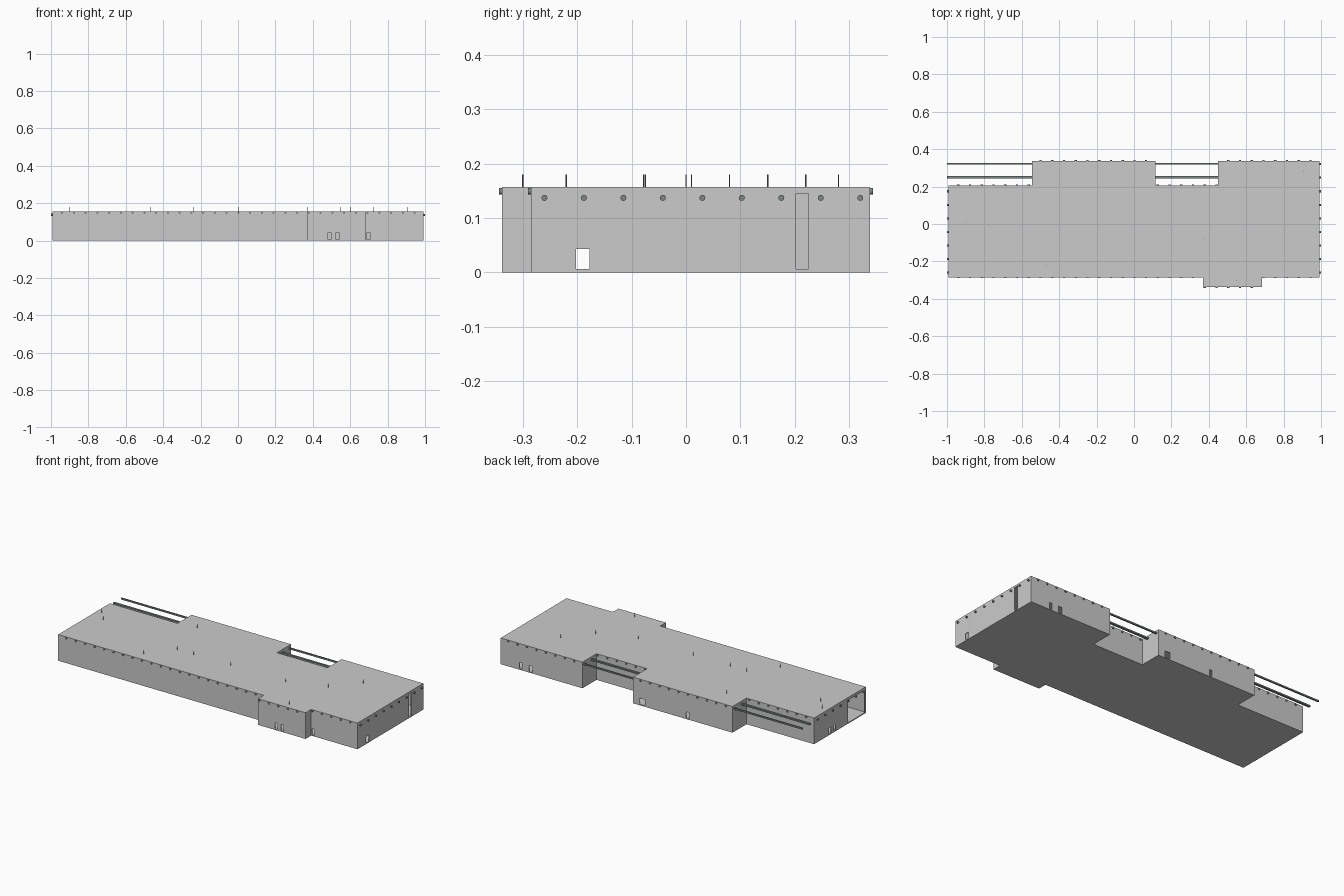
import bpy, bmesh, math
from mathutils import Matrix, Vector

if "Cube" in bpy.data.objects:
    bpy.data.objects.remove(bpy.data.objects["Cube"])

H, BASE, T = 0.157, 0.006, 0.004
XL, XR, YF, YB, YN = -0.993, 0.992, -0.285, 0.338, 0.205
LAMP_OUT = 0.006

# footprint, counter-clockwise: front porch, right wing, notch, middle wing, notch
PLAN = [(XL, YF), (0.37, YF), (0.37, -0.338), (0.685, -0.338), (0.685, YF), (XR, YF),
        (XR, YB), (0.45, YB), (0.45, YN), (0.115, YN), (0.115, YB), (-0.545, YB),
        (-0.545, YN), (XL, YN)]

metal = bpy.data.materials.new("dark_metal")
metal.diffuse_color = (0.2, 0.24, 0.24, 1)
metal.use_nodes = True
metal.node_tree.nodes["Principled BSDF"].inputs["Base Color"].default_value = metal.diffuse_color


def finish(name, bm, mat=None):
    bmesh.ops.recalc_face_normals(bm, faces=bm.faces)
    me = bpy.data.meshes.new(name)
    bm.to_mesh(me)
    bm.free()
    ob = bpy.data.objects.new(name, me)
    bpy.context.collection.objects.link(ob)
    if mat:
        me.materials.append(mat)
    return ob


def prism(name, pts, z0, z1):
    bm = bmesh.new()
    f = bm.faces.new([bm.verts.new((x, y, z0)) for x, y in pts])
    r = bmesh.ops.extrude_face_region(bm, geom=[f])
    top = [v for v in r["geom"] if isinstance(v, bmesh.types.BMVert)]
    bmesh.ops.translate(bm, verts=top, vec=(0, 0, z1 - z0))
    if f.is_valid is False or not any(all(abs(v.co.z - z0) < 1e-6 for v in g.verts) for g in bm.faces):
        bm.faces.new([v for v in bm.verts if abs(v.co.z - z0) < 1e-6])
    return finish(name, bm)


def box(bm, x0, x1, y0, y1, z0, z1):
    m = Matrix.Translation(((x0 + x1) / 2, (y0 + y1) / 2, (z0 + z1) / 2))
    bmesh.ops.create_cube(bm, size=1, matrix=m @ Matrix.Diagonal((x1 - x0, y1 - y0, z1 - z0, 1)))


def cylinder(bm, centre, r, depth, rot=Matrix(), n=12):
    bmesh.ops.create_cone(bm, cap_ends=True, segments=n, radius1=r, radius2=r, depth=depth,
                          matrix=Matrix.Translation(centre) @ rot)


def inset(pts, t):
    out = []
    for i, p in enumerate(pts):
        a, p, b = Vector(pts[i - 1]), Vector(p), Vector(pts[(i + 1) % len(pts)])
        d = (p - a).normalized(), (b - p).normalized()
        out.append(p + t * sum((Vector((-e.y, e.x)) for e in d), Vector((0, 0))))
    return [tuple(p) for p in out]


# floor slab and hollow building
prism("floor_slab", PLAN, 0, BASE)
shell = prism("building_shell", PLAN, BASE, H)
hollow = prism("interior_cutter", inset(PLAN, T), -0.02, H - T)

# door and gate openings
bm = bmesh.new()
D = 0.012
DOOR = 0.043
for x0, x1, y in [(0.482, 0.498, -0.338), (0.523, 0.54, -0.338), (0.69, 0.706, YF),
                  (0.85, 0.867, YB), (0.78, 0.805, YB), (0.035, 0.07, YB), (-0.255, -0.238, YB)]:
    box(bm, x0, x1, y - D, y + D, BASE - 0.003, DOOR)
for y0, y1, x, top in [(-0.202, -0.177, XR, DOOR), (0.202, 0.225, XR, 0.145),
                       (0.045, 0.062, XL, DOOR), (0.0, 0.018, XL, DOOR), (-0.272, -0.115, XL, 0.14)]:
    box(bm, x - D, x + D, y0, y1, BASE - 0.003, top)
doors = finish("door_cutter", bm)

for cutter in (hollow, doors):
    mod = shell.modifiers.new(cutter.name, "BOOLEAN")
    mod.operation, mod.solver, mod.object = "DIFFERENCE", "EXACT", cutter
    cutter.hide_render = True
    cutter.hide_set(True)

# round lamps along the eaves
bm = bmesh.new()
about_x = Matrix.Rotation(math.pi / 2, 4, "X")
about_y = Matrix.Rotation(math.pi / 2, 4, "Y")
for i in range(9):
    y = -0.26 + i * 0.0725
    cylinder(bm, (XR + 0.003, y, 0.137), 0.0055, 0.01, about_y)
    if y < YN:
        cylinder(bm, (XL - 0.002, y, 0.137), 0.0055, 0.01, about_y)
for i in range(31):
    x = -0.94 + i * 0.0628
    front = -0.338 if 0.37 < x < 0.685 else YF
    back = YN if x < -0.545 or 0.115 < x < 0.45 else YB
    for y in (front - 0.001, back + 0.001):
        cylinder(bm, (x, y, 0.149), 0.006, 0.008, about_x)
finish("eave_lamps", bm, metal)

# pipe rails bridging the two rear notches
bm = bmesh.new()
for x0, x1 in [(-1.0, -0.545), (0.115, 0.45)]:
    box(bm, x0, x1, 0.244, 0.257, 0.135, 0.144)
    box(bm, x0, x1, 0.318, 0.326, 0.135, 0.144)
finish("rear_rails", bm, metal)

# thin rods on the roof
bm = bmesh.new()
for x, y in [(-0.96, 0.08), (-0.9, 0.01), (-0.47, -0.22), (-0.35, -0.075), (-0.425, 0.22),
             (-0.24, -0.075), (0.005, -0.075), (0.37, -0.078), (0.6, 0), (0.725, 0.15),
             (0.55, -0.3), (0.905, 0.28)]:
    cylinder(bm, (x, y, H + 0.011), 0.0012, 0.024, n=6)
finish("roof_rods", bm, metal)
